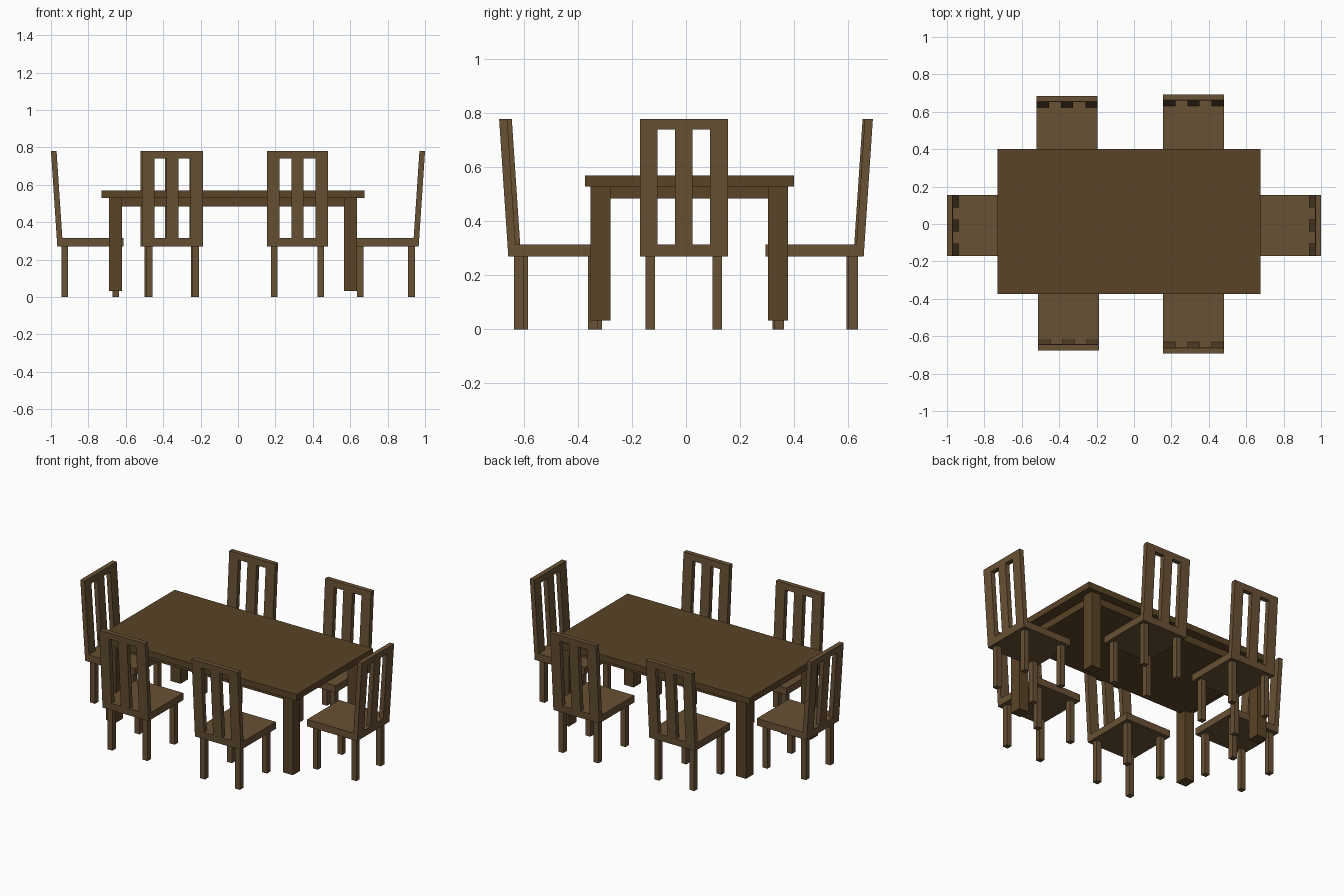
import bpy, bmesh
from math import radians
from mathutils import Matrix

if "Cube" in bpy.data.objects:
    bpy.data.objects.remove(bpy.data.objects["Cube"])


def material(name, rgb):
    m = bpy.data.materials.new(name)
    m.diffuse_color = (*rgb, 1)
    m.use_nodes = True
    m.node_tree.nodes["Principled BSDF"].inputs["Base Color"].default_value = m.diffuse_color
    return m


TABLE = material("dark wood", (0.102, 0.057, 0.02))
CHAIR = material("light wood", (0.138, 0.082, 0.035))


def prism(name, profile, x0, x1, mat, matrix=Matrix()):
    """Extrude a closed (y, z) profile from x0 to x1."""
    bm = bmesh.new()
    face = bm.faces.new([bm.verts.new((x0, y, z)) for y, z in profile])
    ext = bmesh.ops.extrude_face_region(bm, geom=[face])
    verts = [v for v in ext["geom"] if isinstance(v, bmesh.types.BMVert)]
    bmesh.ops.translate(bm, verts=verts, vec=(x1 - x0, 0, 0))
    bmesh.ops.recalc_face_normals(bm, faces=bm.faces)
    mesh = bpy.data.meshes.new(name)
    bm.to_mesh(mesh)
    bm.free()
    mesh.materials.append(mat)
    ob = bpy.data.objects.new(name, mesh)
    ob.matrix_world = matrix
    bpy.context.collection.objects.link(ob)


def box(name, x, y, z, mat, matrix=Matrix()):
    prism(name, [(y[0], z[0]), (y[1], z[0]), (y[1], z[1]), (y[0], z[1])],
          *x, mat, matrix)


# Table: top, four legs, solid under-frame between the legs
box("table_top", (-0.73, 0.677), (-0.374, 0.4), (0.53, 0.57), TABLE)
for x in [(-0.69, -0.62), (0.567, 0.637)]:
    for y in [(-0.353, -0.279), (0.303, 0.377)]:
        box("table_leg", x, y, (0.033, 0.53), TABLE)
box("under_frame", (-0.66, 0.605), (-0.32, 0.344), (0.485, 0.53), TABLE)


# Chair: local origin at the outer top edge of the back, facing +y
def lean(z):
    return 0.034 * (0.78 - z) / (0.78 - 0.27)


def back_profile(z0, z1, t=0.03):
    return [(lean(z0), z0), (lean(z0) + t, z0), (lean(z1) + t, z1), (lean(z1), z1)]


def chair(x, y, angle):
    m = Matrix.Translation((x, y, 0)) @ Matrix.Rotation(radians(angle), 4, 'Z')
    seat = [(lean(0.27), 0.27), (0.389, 0.27), (0.389, 0.315), (lean(0.315), 0.315)]
    prism("seat", seat, -0.163, 0.163, CHAIR, m)
    for a, b in [(-0.163, -0.097), (-0.032, 0.032), (0.097, 0.163)]:
        prism("back_slat", back_profile(0.315, 0.74), a, b, CHAIR, m)
    prism("back_rail", back_profile(0.74, 0.78), -0.163, 0.163, CHAIR, m)
    for lx in [(-0.142, -0.107), (0.107, 0.142)]:
        box("back_leg", lx, (0.055, 0.09), (0, 0.27), CHAIR, m)
        box("front_leg", lx, (0.329, 0.364), (0, 0.27), CHAIR, m)


for x, y, angle in [(-0.35, -0.675, 0), (0.318, -0.692, 0),
                    (-0.357, 0.684, 180), (0.318, 0.692, 180),
                    (-1.0, -0.008, -90), (1.0, -0.008, 90)]:
    chair(x, y, angle)
